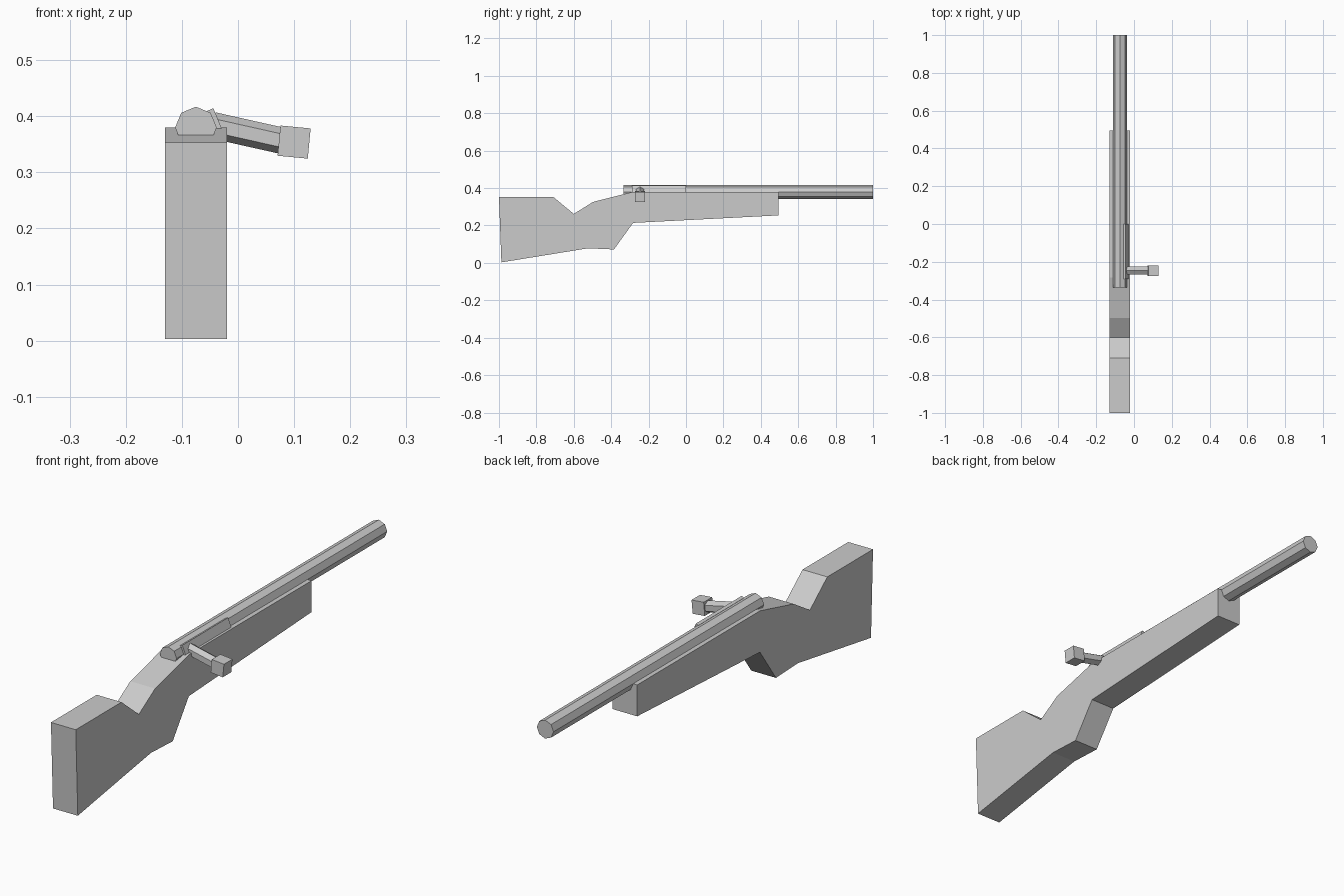
import bpy
import bmesh
from math import radians
from mathutils import Matrix, Vector

old = bpy.data.objects.get("Cube")
if old:
    bpy.data.objects.remove(old, do_unlink=True)

# One flat colour for every part
grey = bpy.data.materials.new("plain grey")
grey.use_nodes = True
grey.diffuse_color = (0.6, 0.6, 0.6, 1)
grey.node_tree.nodes["Principled BSDF"].inputs["Base Color"].default_value = grey.diffuse_color


def finish(name, bm):
    bmesh.ops.recalc_face_normals(bm, faces=bm.faces)
    mesh = bpy.data.meshes.new(name)
    bm.to_mesh(mesh)
    bm.free()
    mesh.materials.append(grey)
    obj = bpy.data.objects.new(name, mesh)
    bpy.context.collection.objects.link(obj)
    return obj


def box(name, centre, size, tilt):
    """Box turned about the y axis by tilt degrees."""
    bm = bmesh.new()
    place = (Matrix.Translation(centre) @ Matrix.Rotation(radians(tilt), 4, 'Y')
             @ Matrix.Diagonal((*size, 1)))
    bmesh.ops.create_cube(bm, size=1, matrix=place)
    return finish(name, bm)


def rod(name, start, end, radius, sides, roll=0):
    """Flat-sided rod between two points."""
    start, end = Vector(start), Vector(end)
    axis = end - start
    bm = bmesh.new()
    place = (Matrix.Translation((start + end) / 2)
             @ axis.to_track_quat('Z', 'Y').to_matrix().to_4x4()
             @ Matrix.Rotation(radians(roll), 4, 'Z'))
    bmesh.ops.create_cone(bm, cap_ends=True, segments=sides, radius1=radius,
                          radius2=radius, depth=axis.length, matrix=place)
    return finish(name, bm)


# Stock: side profile (y, z) extruded across its width
profile = [(-1, 0.353), (-0.71, 0.353), (-0.6, 0.262), (-0.497, 0.326),
           (-0.283, 0.38), (0.495, 0.38), (0.495, 0.254), (-0.283, 0.214),
           (-0.385, 0.072), (-0.524, 0.078), (-0.987, 0.003)]
bm = bmesh.new()
side = bm.faces.new([bm.verts.new((-0.13, y, z)) for y, z in profile])
extruded = bmesh.ops.extrude_face_region(bm, geom=[side])["geom"]
bmesh.ops.translate(bm, vec=(0.11, 0, 0),
                    verts=[v for v in extruded if isinstance(v, bmesh.types.BMVert)])
finish("stock", bm)

# Eight-sided barrel
rod("barrel", (-0.075, -0.335, 0.38), (-0.075, 1, 0.38), 0.037, 8)

# Raised cover lying on the barrel's upper left facet
box("side_cover", (-0.0418, -0.145, 0.3935), (0.012, 0.29, 0.04), -22.5)

# Handle and its square knob
rod("handle", (-0.045, -0.246, 0.384), (0.08, -0.246, 0.356), 0.0235, 6)
box("handle_knob", (0.1, -0.247, 0.354), (0.054, 0.054, 0.054), 5.5)
